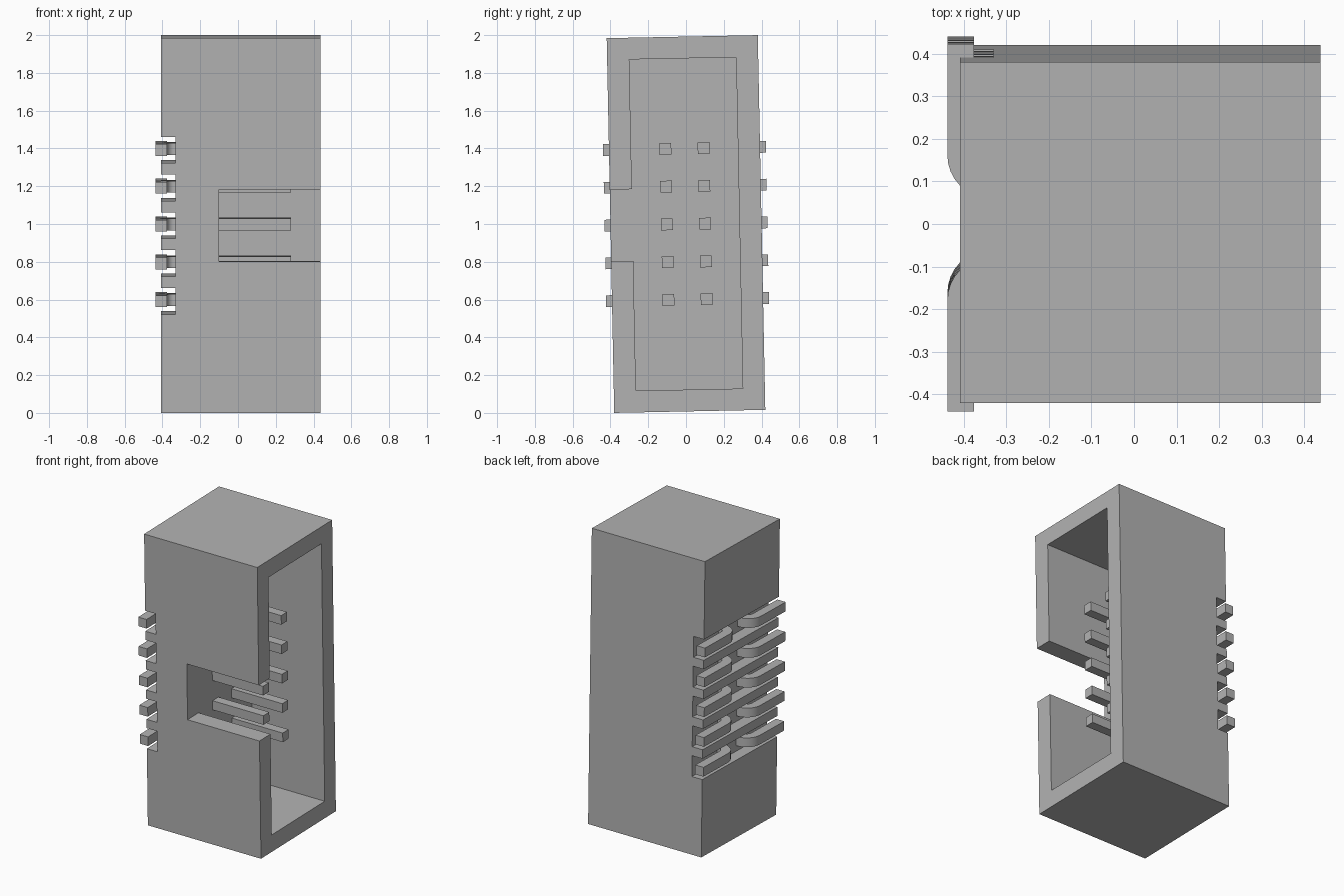
import bpy, bmesh, math
from mathutils import Matrix, Vector

if "Cube" in bpy.data.objects:
    bpy.data.objects.remove(bpy.data.objects["Cube"], do_unlink=True)

TILT = 0.0201                     # slight lean about x
HALF_X, HALF_Y, HALF_Z = 0.423, 0.4, 0.992
BACK, FRONT = -0.408, 0.438       # closed and open ends of the housing
FLOOR = -0.1                      # cavity floor
PITCH = 0.2
ROWS = range(-2, 3)
place = Matrix.Translation((0, 0, 1)) @ Matrix.Rotation(TILT, 4, "X")

grey = bpy.data.materials.new("light_grey")
grey.use_nodes = True
colour = (0.45, 0.45, 0.45, 1)
grey.diffuse_color = colour
grey.node_tree.nodes["Principled BSDF"].inputs["Base Color"].default_value = colour


def make_object(name, bm):
    bmesh.ops.recalc_face_normals(bm, faces=bm.faces)
    mesh = bpy.data.meshes.new(name)
    bm.to_mesh(mesh)
    bm.free()
    mesh.materials.append(grey)
    obj = bpy.data.objects.new(name, mesh)
    bpy.context.collection.objects.link(obj)
    obj.matrix_world = place
    return obj


def box(name, low, high):
    low, high = Vector(low), Vector(high)
    bm = bmesh.new()
    bmesh.ops.create_cube(bm, size=1)
    bmesh.ops.scale(bm, verts=bm.verts, vec=high - low)
    bmesh.ops.translate(bm, verts=bm.verts, vec=(low + high) / 2)
    return make_object(name, bm)


def cut(target, cutter):
    mod = target.modifiers.new("cut", "BOOLEAN")
    mod.operation = "DIFFERENCE"
    mod.solver = "EXACT"
    mod.object = cutter
    cutter.hide_render = True
    bpy.context.view_layer.objects.active = target
    bpy.ops.object.modifier_apply(modifier=mod.name)
    bpy.data.objects.remove(cutter, do_unlink=True)


# Housing with a deep cavity, a keying notch and solder slots
housing = box("housing", (BACK, -HALF_Y, -HALF_Z), (FRONT, HALF_Y, HALF_Z))
cut(housing, box("cavity_cutter", (FLOOR, -0.283, -0.877), (0.6, 0.283, 0.877)))
cut(housing, box("notch_cutter", (FLOOR, -0.6, -0.19), (0.6, 0, 0.19)))
for row in ROWS:
    z = row * PITCH
    cut(housing, box("slot_cutter", (-0.6, -0.6, z - 0.07), (-0.33, 0.6, z + 0.07)))


# Bent pin: straight contact, quarter bend, then a flat tail
def pin(name, side, z):
    half, steps = 0.031, 8
    centre_x, centre_y = -0.338, 0.17
    angles = [math.pi / 2 * i / steps for i in range(steps + 1)]

    def arc(radius, sweep):
        return [(centre_x - radius * math.sin(a), centre_y - radius * math.cos(a)) for a in sweep]

    outline = [(0.28, 0.07)] + arc(0.1, angles) + [(-0.438, 0.431), (-0.376, 0.431)]
    outline += arc(0.038, reversed(angles)) + [(0.28, 0.132)]
    bm = bmesh.new()
    face = bm.faces.new([bm.verts.new((x, y * side, z - half)) for x, y in outline])
    extruded = bmesh.ops.extrude_face_region(bm, geom=[face])
    tops = [v for v in extruded["geom"] if isinstance(v, bmesh.types.BMVert)]
    bmesh.ops.translate(bm, verts=tops, vec=(0, 0, 2 * half))
    obj = make_object(name, bm)
    bpy.ops.object.select_all(action="DESELECT")
    obj.select_set(True)
    bpy.context.view_layer.objects.active = obj
    bpy.ops.object.shade_smooth_by_angle(angle=math.radians(30))


for row in ROWS:
    pin(f"front_pin_{row + 3}", -1, row * PITCH)
    pin(f"back_pin_{row + 3}", 1, row * PITCH)
